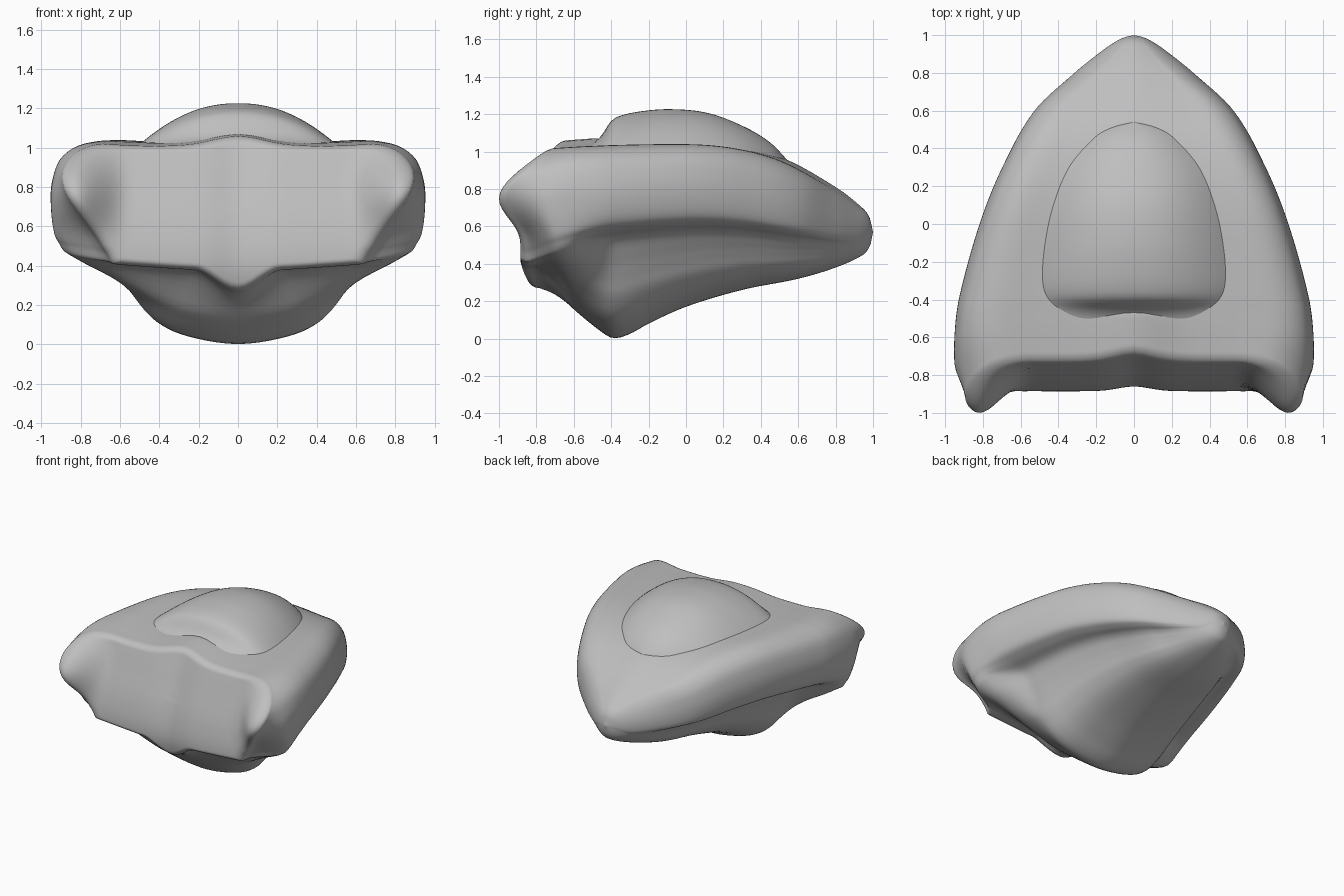
import bpy, bmesh, math

cube = bpy.data.objects.get("Cube")
if cube:
    bpy.data.objects.remove(cube, do_unlink=True)

grey = bpy.data.materials.new("matte_grey")
grey.use_nodes = True
grey.diffuse_color = (0.52, 0.52, 0.52, 1)
for node in grey.node_tree.nodes:
    if node.type == "BSDF_PRINCIPLED":
        node.inputs["Base Color"].default_value = (0.52, 0.52, 0.52, 1)
        node.inputs["Roughness"].default_value = 0.6


def curve(keys, v):
    """Smooth curve through (position, value) keys."""
    n = len(keys) - 1
    v = min(max(v, keys[0][0]), keys[n][0])
    i = 0
    while i < n - 1 and v > keys[i + 1][0]:
        i += 1

    def slope(k):
        a, b = keys[max(k - 1, 0)], keys[min(k + 1, n)]
        return (b[1] - a[1]) / (b[0] - a[0])

    (a, p), (b, q) = keys[i], keys[i + 1]
    h = b - a
    t = (v - a) / h
    t2, t3 = t * t, t * t * t
    return (p * (2 * t3 - 3 * t2 + 1) + q * (3 * t2 - 2 * t3)
            + h * (slope(i) * (t3 - 2 * t2 + t) + slope(i + 1) * (t3 - t2)))


def smooth(a, b, v):
    t = min(max((v - a) / (b - a), 0), 1)
    return t * t * (3 - 2 * t)


def loft(name, rows, closed):
    """Skin a list of equal-length point rows."""
    bm = bmesh.new()
    grid = [[bm.verts.new(p) for p in row] for row in rows]
    count = len(rows[0])
    for lower, upper in zip(grid, grid[1:]):
        for j in range(count if closed else count - 1):
            k = (j + 1) % count
            bm.faces.new((lower[j], lower[k], upper[k], upper[j]))
    bmesh.ops.remove_doubles(bm, verts=bm.verts, dist=0.0005)
    bmesh.ops.recalc_face_normals(bm, faces=bm.faces)
    if not closed and sum(f.normal.z for f in bm.faces) < 0:
        bmesh.ops.reverse_faces(bm, faces=bm.faces)
    for f in bm.faces:
        f.smooth = True
    mesh = bpy.data.meshes.new(name)
    bm.to_mesh(mesh)
    bm.free()
    mesh.materials.append(grey)
    obj = bpy.data.objects.new(name, mesh)
    bpy.context.collection.objects.link(obj)


# Length-wise profiles: half width, deck, side groove and keel heights
WIDTH = [(-0.9, 0.92), (-0.75, 0.945), (-0.6, 0.95), (-0.4, 0.925), (0, 0.815),
         (0.3, 0.695), (0.6, 0.525), (0.8, 0.315), (0.92, 0.165), (0.97, 0.09),
         (0.99, 0.045), (1, 0)]
DECK = [(-0.9, 1.02), (-0.6, 1.03), (0, 1.04), (0.3, 1.02), (0.53, 0.96),
        (0.8, 0.81), (0.93, 0.71), (0.98, 0.65), (1, 0.57)]
GROOVE = [(-0.9, 0.41), (-0.55, 0.51), (0, 0.57), (0.3, 0.565), (0.6, 0.53),
          (0.9, 0.51), (1, 0.57)]
KEEL = [(-0.9, 0.27), (-0.8, 0.235), (-0.6, 0.11), (-0.45, 0.025), (-0.38, 0.002),
        (-0.3, 0.025), (-0.2, 0.08), (0, 0.17), (0.3, 0.26), (0.6, 0.32),
        (0.8, 0.38), (0.95, 0.45), (0.985, 0.5), (1, 0.57)]

# Half section from keel to deck: width share, share near the stern where the
# groove fades out, and level (-1 keel, 0 groove, 1 deck)
SECTION = [(-0.27, -0.25, -0.93), (0, 0, -1), (0.27, 0.25, -0.93), (0.44, 0.4, -0.8),
           (0.55, 0.55, -0.6), (0.61, 0.69, -0.4), (0.67, 0.83, -0.2),
           (0.75, 0.93, 0), (0.88, 0.96, 0.08), (0.965, 0.985, 0.17), (1, 1, 0.38),
           (0.995, 0.995, 0.62), (0.94, 0.94, 0.86), (0.8, 0.8, 0.99),
           (0.55, 0.55, 0.985), (0.3, 0.3, 0.985), (0, 0, 1), (-0.3, -0.3, 0.985)]
SHARES, AFT_SHARES, LEVELS = ([(i - 1, p[c]) for i, p in enumerate(SECTION)]
                              for c in range(3))

# Stern surface: leaning panel with two rear-swept corners
STERN = [(0.2, -0.84), (0.4, -0.885), (0.6, -0.86), (0.85, -0.78), (1.08, -0.70)]


def stern_y(x, z):
    corner = smooth(0.55, 0.84, abs(x)) * math.exp(-((z - 0.77) / 0.21) ** 2)
    notch = 0.025 * math.exp(-(x / 0.12) ** 2)
    return curve(STERN, z) - 0.195 * corner + notch


def section(s):
    """Closed ring of (x, z) at station s."""
    w, t, g, b = (curve(k, s) for k in (WIDTH, DECK, GROOVE, KEEL))
    aft = smooth(-0.38, -0.66, s)
    rear = smooth(-0.65, -0.9, s)
    taper = 0.25 * smooth(-0.7, -0.9, s)
    nose = smooth(0, 0.9, s)
    rounding = 0.8 * smooth(0.65, 0.98, s)
    crest = 0.04 * smooth(-0.3, -0.6, s)
    steps = 72
    last = len(SECTION) - 3
    half = []
    for j in range(steps + 1):
        u = last * j / steps
        share, level = curve(SHARES, u), curve(LEVELS, u)
        share = max(share + aft * (curve(AFT_SHARES, u) - share), 0)
        if level < 0:
            f = max(1 + level, 0)
            f += rear * (0.75 * smooth(0, 0.33, share) + 0.25 * f - f)
            z = b + f * (g - b)
        else:
            z = g + level * (1 - 0.15 * nose * share ** 2) * (t - g)
            z += crest * level * math.exp(-(share * w / 0.18) ** 2)
        # Fill the groove into a rounded prow
        if rounding > 0 and t > b:
            v = (2 * z - t - b) / (t - b)
            share += rounding * (math.sqrt(max(1 - v * v, 0)) - share)
        # Draw the lower stern corners inwards
        x = share * w * (1 - taper * (1 - smooth(0.42, 0.9, z)))
        half.append((x, z))
    half[0], half[-1] = (0, half[0][1]), (0, half[-1][1])
    return half + [(-x, z) for x, z in reversed(half[1:-1])]


def rim_pull(scale):
    """Rounds the edge between the sides and the stern."""
    k = max((scale - 0.9) / 0.1, 0)
    return 0.05 * (1 - math.sqrt(max(1 - k * k, 0)))


# Hull: stern cap rings, then stations to the nose
rows = []
stern_ring = section(-0.9)
CENTRE = 0.68
for i in range(25):
    scale = math.sin(math.pi / 2 * i / 25)
    ring = [(x * scale, CENTRE + (z - CENTRE) * scale) for x, z in stern_ring]
    rows.append([(x, stern_y(x, z) + rim_pull(scale), z) for x, z in ring])

STATIONS = 90
for i in range(STATIONS + 1):
    s = -0.9 + 1.9 * math.sin(math.pi / 2 * i / STATIONS)
    blend = max((-0.4 - s) / 0.5, 0)
    row = []
    for x, z in section(s):
        back = stern_y(x, z) + rim_pull(1)
        y = -0.4 + blend * (back + 0.4) if blend > 0 else s
        row.append((x, y, z))
    rows.append(row)
loft("hull", rows, True)

# Canopy: egg-shaped dome with a steep rear step
RISE = [(-0.52, 0), (-0.48, 0.025), (-0.45, 0.055), (-0.4, 0.128), (-0.35, 0.155),
        (-0.25, 0.175), (-0.1, 0.186), (0.1, 0.172), (0.3, 0.118), (0.45, 0.06), (0.54, 0)]
SPAN = [(-0.52, 0.36), (-0.4, 0.475), (-0.3, 0.505), (-0.1, 0.49), (0.1, 0.445),
        (0.3, 0.36), (0.45, 0.235), (0.5, 0.17), (0.53, 0.09), (0.54, 0)]
rows = []
for i in range(61):
    y = 0.01 - 0.53 * math.cos(math.pi * i / 60)
    rise, span, deck = curve(RISE, y), curve(SPAN, y), curve(DECK, y)
    row = []
    for j in range(41):
        u = j / 20 - 1
        row.append((u * span, y, deck - 0.025 + (rise + 0.025) * (1 - abs(u) ** 2.2)))
    rows.append(row)
loft("canopy", rows, False)
